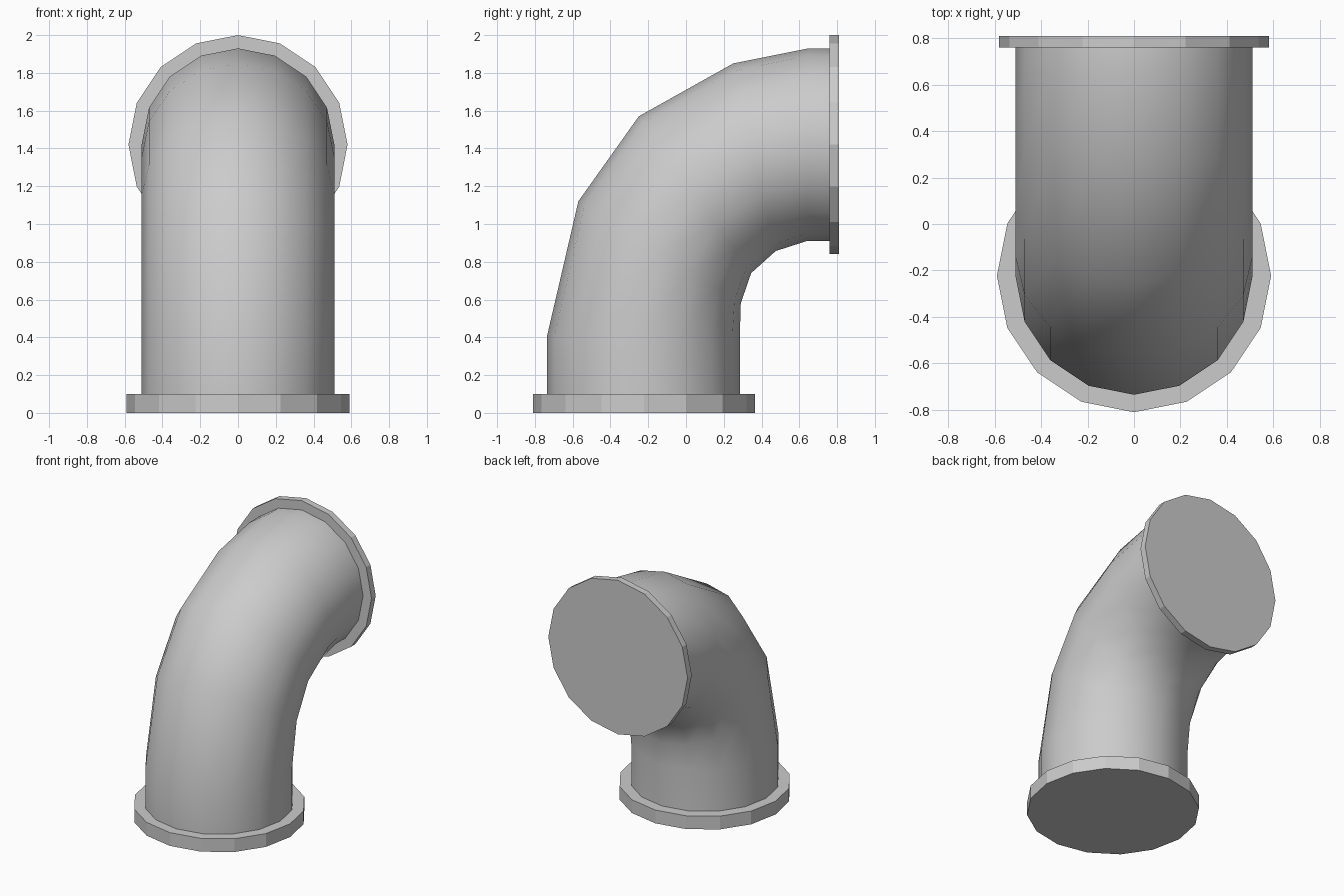
import bpy, bmesh
from math import sin, cos, tau, radians
from mathutils import Vector

if "Cube" in bpy.data.objects:
    bpy.data.objects.remove(bpy.data.objects["Cube"])

SIDES = 16
X = Vector((1, 0, 0))


def make_object(name, bm):
    bmesh.ops.recalc_face_normals(bm, faces=bm.faces[:])
    mesh = bpy.data.meshes.new(name)
    bm.to_mesh(mesh)
    bm.free()
    obj = bpy.data.objects.new(name, mesh)
    bpy.context.collection.objects.link(obj)
    return obj


def loft(name, sections, half_width, capped):
    """Join elliptical rings; each section is (outer y, z, inner y, z)."""
    bm = bmesh.new()
    rings = []
    for oy, oz, iy, iz in sections:
        outer, inner = Vector((0, oy, oz)), Vector((0, iy, iz))
        centre, arm = (outer + inner) / 2, (outer - inner) / 2
        rings.append([bm.verts.new(centre + arm * cos(tau * i / SIDES)
                                   + X * half_width * sin(tau * i / SIDES))
                      for i in range(SIDES)])
    for a, b in zip(rings, rings[1:]):
        for i in range(SIDES):
            j = (i + 1) % SIDES
            bm.faces.new((a[i], a[j], b[j], b[i]))
    if capped:
        bm.faces.new(rings[0])
        bm.faces.new(rings[-1])
    return make_object(name, bm)


# Elbow pipe: smooth bend from the floor flange to the rear flange
pipe = loft("elbow_pipe", [
    (-0.735, 0.10, 0.285, 0.10),
    (-0.735, 0.41, 0.285, 0.41),
    (-0.57, 1.12, 0.29, 0.58),
    (-0.25, 1.57, 0.345, 0.74),
    (0.25, 1.85, 0.475, 0.857),
    (0.65, 1.93, 0.64, 0.91),
    (0.76, 1.93, 0.76, 0.91)], 0.51, False)
bpy.context.view_layer.objects.active = pipe
pipe.select_set(True)
bpy.ops.object.shade_smooth_by_angle(angle=radians(60))

# Flat-faced flange discs at both ends
loft("bottom_flange", [(-0.81, 0, 0.365, 0), (-0.81, 0.10, 0.365, 0.10)], 0.59, True)
loft("rear_flange", [(0.76, 2.0, 0.76, 0.84), (0.81, 2.0, 0.81, 0.84)], 0.58, True)
